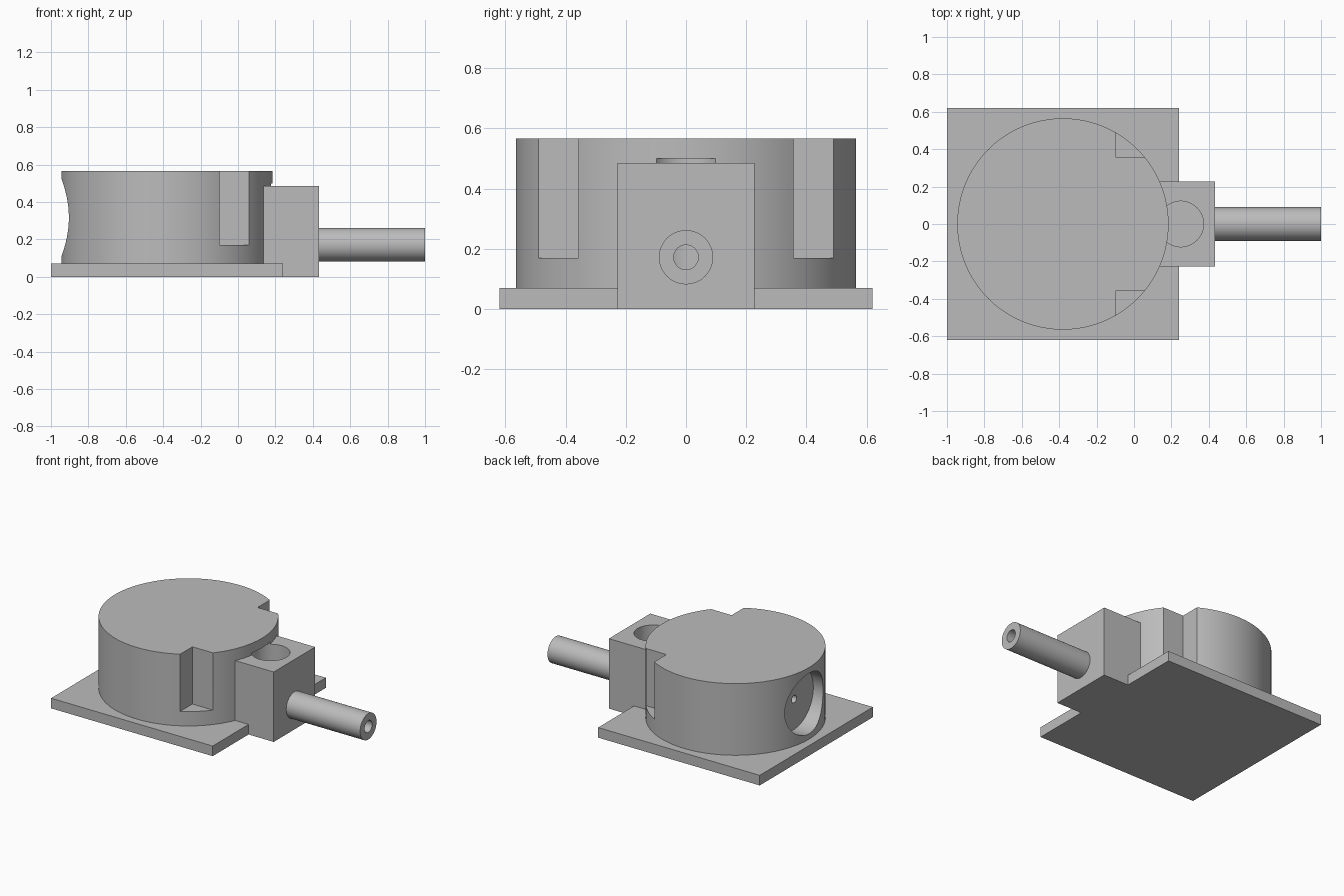
import bpy
import math

if "Cube" in bpy.data.objects:
    bpy.data.objects.remove(bpy.data.objects["Cube"], do_unlink=True)

# Single grey finish
grey = bpy.data.materials.new("plain grey")
grey.use_nodes = True
colour = (0.5, 0.5, 0.5, 1)
grey.diffuse_color = colour
grey.node_tree.nodes["Principled BSDF"].inputs["Base Color"].default_value = colour


def finish(name):
    obj = bpy.context.object
    obj.name = name
    bpy.ops.object.transform_apply(location=True, rotation=True, scale=True)
    obj.data.materials.append(grey)
    return obj


def box(name, x, y, z):
    """Box from (low, high) pairs on each axis."""
    spans = (x, y, z)
    bpy.ops.mesh.primitive_cube_add(size=1, location=[sum(s) / 2 for s in spans])
    bpy.context.object.scale = [s[1] - s[0] for s in spans]
    return finish(name)


def upright(name, x, radius, z, sides=96):
    """Vertical cylinder on the centre line."""
    bpy.ops.mesh.primitive_cylinder_add(
        vertices=sides, radius=radius, depth=z[1] - z[0], location=(x, 0, sum(z) / 2))
    return finish(name)


def lying(name, x, radius, z, sides=64):
    """Cylinder lying along x."""
    bpy.ops.mesh.primitive_cylinder_add(
        vertices=sides, radius=radius, depth=x[1] - x[0],
        location=(sum(x) / 2, 0, z), rotation=(0, math.pi / 2, 0))
    return finish(name)


def cut(target, *cutters):
    bpy.ops.object.select_all(action="DESELECT")
    bpy.context.view_layer.objects.active = target
    target.select_set(True)
    for cutter in cutters:
        mod = target.modifiers.new("cut", "BOOLEAN")
        mod.operation = "DIFFERENCE"
        mod.solver = "EXACT"
        mod.object = cutter
        bpy.ops.object.modifier_apply(modifier=mod.name)


# Main solids
plate = box("base_plate", (-1, 0.24), (-0.62, 0.62), (0, 0.07))
body = upright("round_body", -0.38, 0.565, (0.07, 0.567), 128)
block = box("side_block", (0, 0.433), (-0.227, 0.227), (0, 0.485))
tube = lying("outlet_tube", (0.433, 1), 0.09, 0.172)

# Fit the block against the body and plate
cut(block, body, plate)

# Cutters
well = upright("well_cutter", 0.25, 0.122, (0.1, 0.5))
bore = lying("bore_cutter", (0.25, 1.1), 0.041, 0.172, 32)
recess = lying("recess_cutter", (-1.1, -0.83), 0.21, 0.317)
pinhole = lying("pinhole_cutter", (-0.9, -0.5), 0.026, 0.317, 24)
notches = [box("notch_cutter", (-0.1, 0.3), sorted((s * 0.357, s * 0.8)), (0.17, 0.7))
           for s in (-1, 1)]

cut(body, *notches, well, recess, pinhole)
cut(block, well, bore)
cut(tube, bore)

for cutter in (well, bore, recess, pinhole, *notches):
    bpy.data.objects.remove(cutter, do_unlink=True)

# Smooth round walls, keep edges crisp
bpy.ops.object.select_all(action="DESELECT")
for obj in (plate, body, block, tube):
    obj.select_set(True)
    bpy.context.view_layer.objects.active = obj
bpy.ops.object.shade_smooth_by_angle(angle=math.radians(30))
